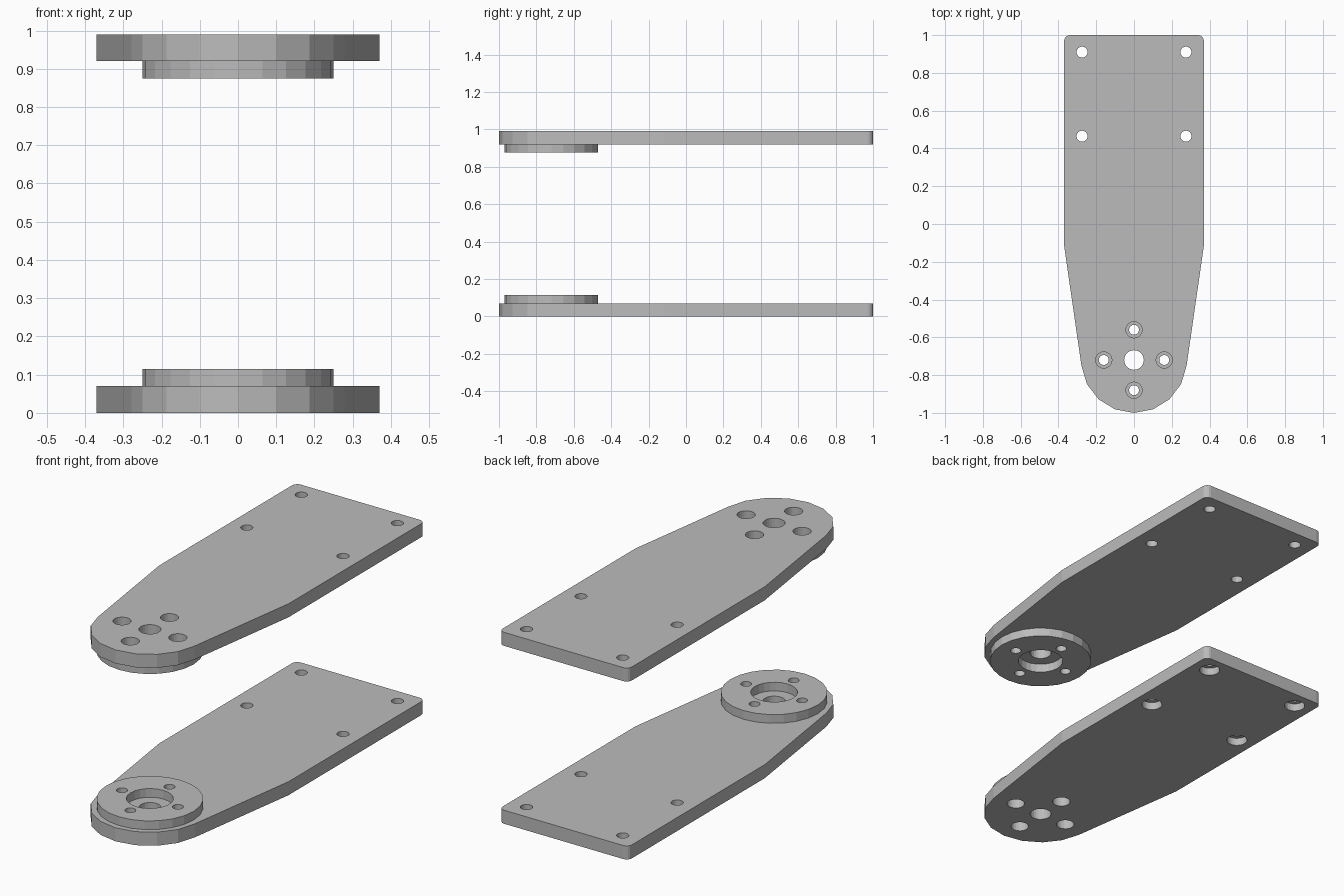
import bpy, bmesh
from math import cos, sin, radians, tau

if "Cube" in bpy.data.objects:
    bpy.data.objects.remove(bpy.data.objects["Cube"])

HEIGHT, PLATE, BOSS_TOP = 0.99, 0.07, 0.115
HUB_Y = -0.72

grey = bpy.data.materials.new("plain grey")
grey.use_nodes = True
grey.diffuse_color = (0.5, 0.5, 0.5, 1)
grey.node_tree.nodes["Principled BSDF"].inputs["Base Color"].default_value = (0.5, 0.5, 0.5, 1)


def loft(bm, rings):
    """Closed solid through a stack of equal-length point rings, bottom to top."""
    loops = [[bm.verts.new(p) for p in ring] for ring in rings]
    n = len(loops[0])
    for a, b in zip(loops, loops[1:]):
        for i in range(n):
            j = (i + 1) % n
            bm.faces.new((a[i], a[j], b[j], b[i]))
    bm.faces.new(loops[0][::-1])
    bm.faces.new(loops[-1])


def turned(bm, x, y, profile, sides=24):
    """Stepped round solid from (radius, z) pairs."""
    loft(bm, [[(x + r * cos(tau * i / sides), y + r * sin(tau * i / sides), z)
               for i in range(sides)] for r, z in profile])


def make_object(name, bm):
    bmesh.ops.recalc_face_normals(bm, faces=bm.faces)
    mesh = bpy.data.meshes.new(name)
    bm.to_mesh(mesh)
    bm.free()
    mesh.materials.append(grey)
    ob = bpy.data.objects.new(name, mesh)
    bpy.context.collection.objects.link(ob)
    return ob


def outline():
    """Plate outline: rounded nose, tapered flanks, small back corner radii."""
    half = [(0.28 * cos(radians(a)), HUB_Y + 0.28 * sin(radians(a)))
            for a in (-69, -48, -27, -6)]
    half.append((0.37, -0.115))
    half += [(0.34 + 0.03 * cos(radians(a)), 0.97 + 0.03 * sin(radians(a)))
             for a in (0, 22.5, 45, 67.5, 90)]
    return [(0, -1)] + half + [(-x, y) for x, y in reversed(half)]


def mounting_plate(name, counterbored, flipped):
    # Plate body
    bm = bmesh.new()
    loft(bm, [[(x, y, z) for x, y in outline()] for z in (0, PLATE)])
    plate = make_object(name, bm)

    # Round hub boss, sunk into the plate
    bm = bmesh.new()
    turned(bm, 0, HUB_Y, [(0.25, 0.03), (0.25, BOSS_TOP)])
    boss = make_object(name + "_boss", bm)

    # Hub bore, ring of screw holes and back mounting holes
    bm = bmesh.new()
    turned(bm, 0, HUB_Y, [(0.052, -0.1), (0.052, PLATE), (0.11, PLATE), (0.11, 0.2)])
    for dx, dy in ((1, 0), (-1, 0), (0, 1), (0, -1)):
        turned(bm, 0.16 * dx, HUB_Y + 0.16 * dy,
               [(0.043, -0.1), (0.043, PLATE), (0.026, PLATE), (0.026, 0.2)])
    head = 0.05 if counterbored else 0.029
    for x in (-0.275, 0.275):
        for y in (0.465, 0.91):
            turned(bm, x, y, [(head, -0.1), (head, 0.04), (0.029, 0.04), (0.029, 0.2)])
    holes = make_object(name + "_holes", bm)

    for tool, operation in ((boss, 'UNION'), (holes, 'DIFFERENCE')):
        tool.hide_render = True
        mod = plate.modifiers.new(operation.title(), 'BOOLEAN')
        mod.operation, mod.object, mod.solver = operation, tool, 'EXACT'

    # Bake the cuts, then drop the helpers
    deps = bpy.context.evaluated_depsgraph_get()
    baked = bpy.data.meshes.new_from_object(plate.evaluated_get(deps))
    plate.modifiers.clear()
    plate.data = baked
    for tool in (boss, holes):
        bpy.data.objects.remove(tool)

    # The upper plate is turned over, boss facing down
    if flipped:
        bm = bmesh.new()
        bm.from_mesh(baked)
        for v in bm.verts:
            v.co.z = HEIGHT - v.co.z
        bmesh.ops.reverse_faces(bm, faces=bm.faces)
        bm.to_mesh(baked)
        bm.free()


mounting_plate("lower_plate", counterbored=True, flipped=False)
mounting_plate("upper_plate", counterbored=False, flipped=True)
